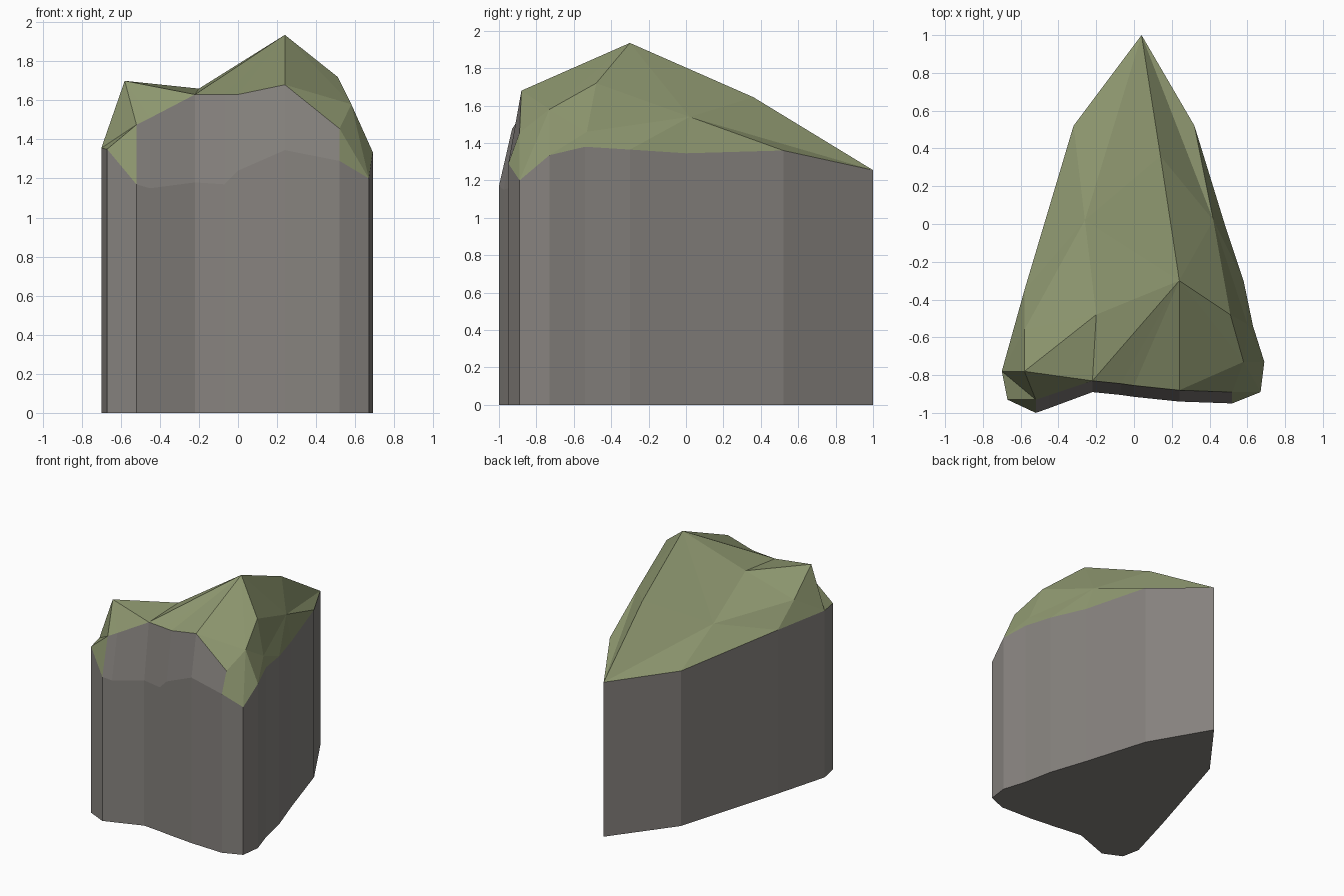
import bpy
from mathutils import Vector
from mathutils.geometry import delaunay_2d_cdt

if "Cube" in bpy.data.objects:
    bpy.data.objects.remove(bpy.data.objects["Cube"])

# Top edge of the cliff walls, right front corner round the back to the left front corner
ring = [(.67, -.89, 1.2), (.69, -.73, 1.335), (.63, -.54, 1.38), (.58, -.3, 1.365),
        (.48, 0, 1.345), (.32, .52, 1.36), (.04, 1, 1.255), (-.32, .52, 1.26),
        (-.58, -.35, 1.33), (-.7, -.78, 1.355), (-.67, -.93, 1.35)]
# Jagged crease where the front rock starts leaning back, left to right
lip = [(-.52, -1, 1.17), (-.45, -.975, 1.15), (-.22, -.89, 1.18), (-.07, -.905, 1.17),
       (0, -.915, 1.24), (.24, -.94, 1.345), (.52, -.95, 1.29)]
# Upper edge of the leaning rock, matching the crease
rim = [(-.52, -.93, 1.475), (-.45, -.907, 1.51), (-.22, -.83, 1.63), (-.07, -.845, 1.63),
       (0, -.855, 1.63), (.24, -.88, 1.68), (.52, -.89, 1.455)]
# Hill points inside the grass
hill = [(-.58, -.78, 1.7), (-.58, -.56, 1.495), (-.26, .02, 1.437), (-.2, -.48, 1.66),
        (.24, -.3, 1.935), (.14, .36, 1.645), (.51, -.48, 1.72), (.42, .02, 1.54),
        (.58, -.73, 1.58), (.6, -.53, 1.46)]


def make_object(name, verts, faces, color):
    mesh = bpy.data.meshes.new(name)
    mesh.from_pydata(verts, [], faces)
    mat = bpy.data.materials.new(name)
    mat.diffuse_color = (*color, 1)
    mat.use_nodes = True
    mat.node_tree.nodes["Principled BSDF"].inputs["Base Color"].default_value = mat.diffuse_color
    mesh.materials.append(mat)
    mesh.update()
    obj = bpy.data.objects.new(name, mesh)
    bpy.context.collection.objects.link(obj)
    return obj


# Rock: vertical walls, bottom and the leaning front band
wall = ring + lip
n = len(wall)
verts = [(x, y, 0) for x, y, z in wall] + wall + rim
faces = [tuple(reversed(range(n)))]
faces += [(i, (i + 1) % n, n + (i + 1) % n, n + i) for i in range(n)]
first_lip, first_rim = n + len(ring), 2 * n
for i in range(len(rim) - 1):
    a, b = first_lip + i, first_rim + i
    faces.append((a, a + 1, b + 1, b))
make_object("cliff_rock", verts, faces, (.24, .225, .21))

# Grass: faceted surface spanned between the outline and the hill ridges
border = ring + [lip[0]] + rim + [lip[-1]]
points = hill + border
h, r = len(hill), len(hill) + len(ring) + 1
outline = list(range(h, len(points)))
ridges = [(0, 1), (1, 2), (2, 5), (4, 5), (3, 4), (0, 3), (2, 3), (2, 4), (1, 3),
          (4, 6), (6, 8), (4, 8), (5, 7), (4, 7), (6, 7), (6, 9), (7, 9), (8, 9)]
ridges += [(t, r + k) for t, k in ((0, 0), (0, 2), (3, 2), (4, 2), (4, 5), (8, 5), (8, 6))]
ridges += [(t, h + k) for t, k in ((5, 6), (2, 6), (7, 6), (2, 7), (2, 8), (1, 8),
                                   (1, 9), (0, 9), (7, 5), (8, 1), (9, 1))]
ridges.append((h + 9, r))
flat, _, tris, origin, _, _ = delaunay_2d_cdt(
    [Vector(p[:2]) for p in points], ridges, [outline], 1, 1e-5)
verts = [points[o[0]] if o else (v.x, v.y, 1.4) for v, o in zip(flat, origin)]


def facing_up(tri):
    a, b, c = (flat[i] for i in tri)
    return tri if (b - a).cross(c - a) > 0 else tri[::-1]


make_object("grass_top", verts, [facing_up(list(t)) for t in tris], (.27, .31, .16))
